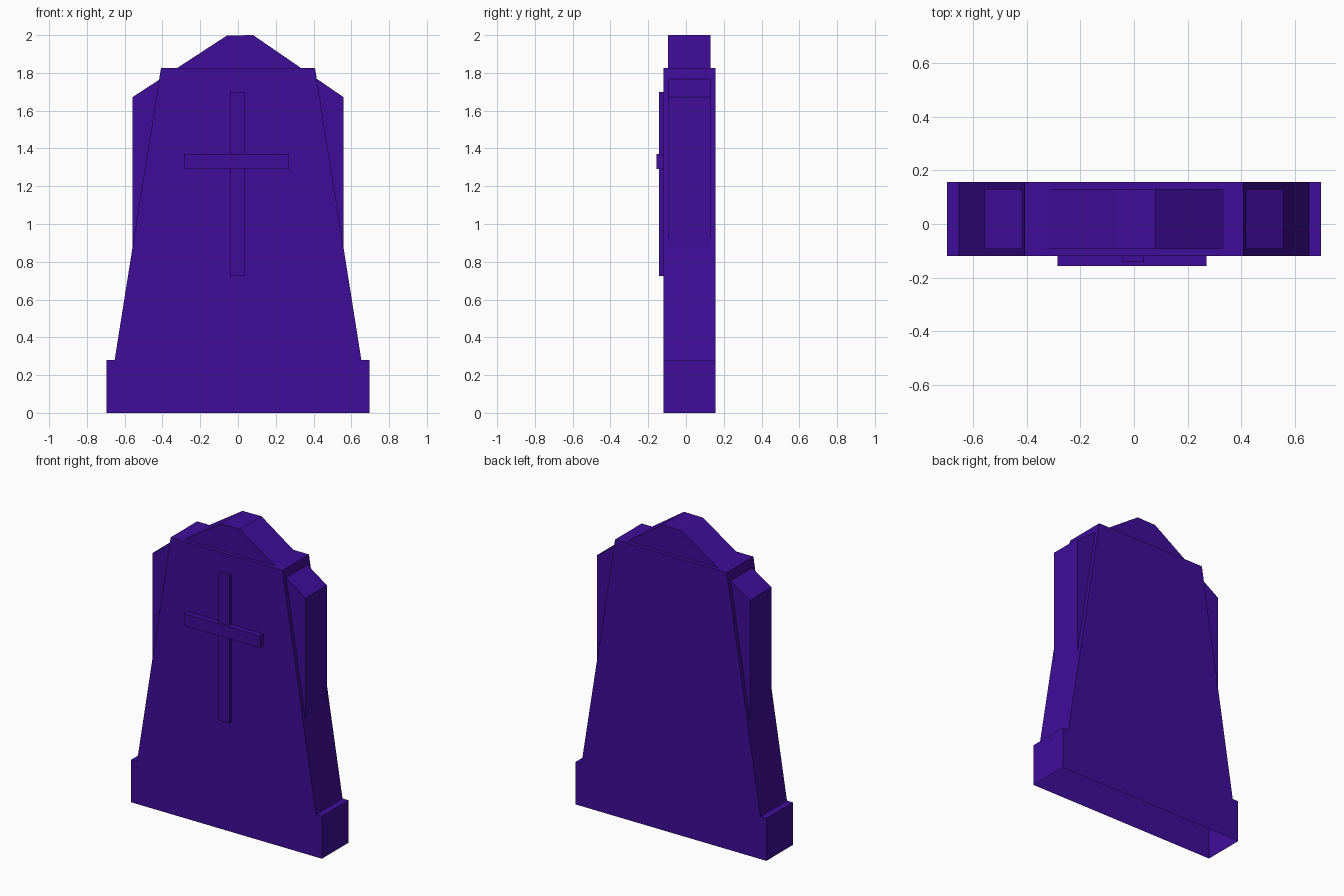
import bpy, bmesh

if "Cube" in bpy.data.objects:
    bpy.data.objects.remove(bpy.data.objects["Cube"])

stone = bpy.data.materials.new("purple_stone")
stone.diffuse_color = (0.05, 0.004, 0.32, 1)
stone.use_nodes = True
stone.node_tree.nodes["Principled BSDF"].inputs["Base Color"].default_value = stone.diffuse_color


def prism(name, outline, y0, y1, open_bottom=False):
    """Extrude an x/z outline (counter-clockwise from the front) from y0 to y1."""
    bm = bmesh.new()
    front = [bm.verts.new((x, y0, z)) for x, z in outline]
    back = [bm.verts.new((x, y1, z)) for x, z in outline]
    bm.faces.new(front)
    bm.faces.new(back[::-1])
    n = len(outline)
    # the first outline edge is the underside
    for i in range(1 if open_bottom else 0, n):
        j = (i + 1) % n
        bm.faces.new((front[i], back[i], back[j], front[j]))
    bmesh.ops.recalc_face_normals(bm, faces=bm.faces)
    mesh = bpy.data.meshes.new(name)
    bm.to_mesh(mesh)
    bm.free()
    mesh.materials.append(stone)
    obj = bpy.data.objects.new(name, mesh)
    bpy.context.collection.objects.link(obj)
    return obj


def rect(x0, x1, z0, z1):
    return [(x0, z0), (x1, z0), (x1, z1), (x0, z1)]


# Tapered headstone with stepped foot, hollow underneath
half = [(0.697, 0), (0.697, 0.28), (0.653, 0.28), (0.408, 1.825)]
body = [(-half[0][0], 0)] + half + [(-x, z) for x, z in half[:0:-1]]
prism("headstone_body", body, -0.12, 0.157, open_bottom=True)

# Thinner slab poking out at the shoulders and the peak
slab = [(-0.558, 0.28), (0.558, 0.28), (0.558, 1.672),
        (0.08, 2.0), (-0.058, 1.998), (-0.558, 1.672)]
prism("inner_slab", slab, -0.094, 0.13)

# Raised cross on the front
prism("cross_upright", rect(-0.042, 0.037, 0.725, 1.70), -0.142, -0.11)
prism("cross_bar", rect(-0.286, 0.27, 1.29, 1.37), -0.157, -0.11)
